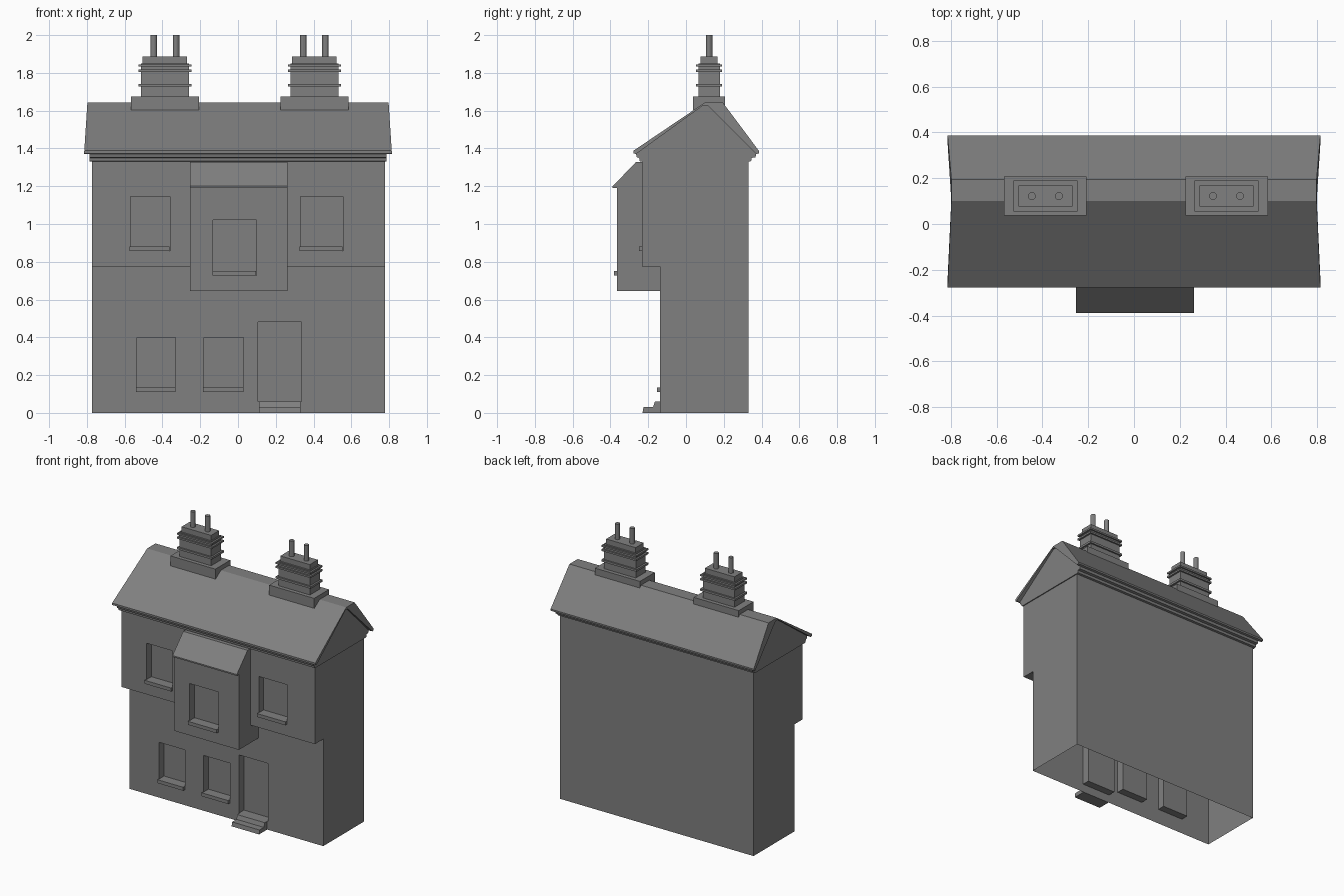
import bpy, bmesh

if "Cube" in bpy.data.objects:
    bpy.data.objects.remove(bpy.data.objects["Cube"])

# One dark grey for the whole house
grey = bpy.data.materials.new("dark_grey")
grey.diffuse_color = (0.216, 0.216, 0.216, 1)
grey.use_nodes = True
grey.node_tree.nodes["Principled BSDF"].inputs["Base Color"].default_value = grey.diffuse_color


def make_object(name, bm):
    bmesh.ops.recalc_face_normals(bm, faces=bm.faces)
    me = bpy.data.meshes.new(name)
    bm.to_mesh(me)
    bm.free()
    me.materials.append(grey)
    ob = bpy.data.objects.new(name, me)
    bpy.context.collection.objects.link(ob)
    return ob


def extrude(name, profile, x0, x1, taper=0.0):
    """Extrude a (y, z) profile along x; taper pulls the ends in with height."""
    bm = bmesh.new()
    zmin = min(z for _, z in profile)
    a = [bm.verts.new((x0 + taper * (z - zmin), y, z)) for y, z in profile]
    b = [bm.verts.new((x1 - taper * (z - zmin), y, z)) for y, z in profile]
    bm.faces.new(a)
    bm.faces.new(b)
    n = len(profile)
    for i in range(n):
        j = (i + 1) % n
        bm.faces.new((a[i], a[j], b[j], b[i]))
    return make_object(name, bm)


def box(name, x0, x1, y0, y1, z0, z1):
    return extrude(name, [(y0, z0), (y1, z0), (y1, z1), (y0, z1)], x0, x1)


def recess(target, x0, x1, z0, z1, face_y, depth=0.055):
    """Cut a blind opening into a front wall."""
    cutter = box("cutter", x0, x1, face_y - 0.02, face_y + depth, z0, z1)
    cutter.hide_render = True
    mod = target.modifiers.new("opening", 'BOOLEAN')
    mod.operation = 'DIFFERENCE'
    mod.solver = 'EXACT'
    mod.object = cutter
    bpy.context.view_layer.objects.active = target
    bpy.ops.object.modifier_apply(modifier=mod.name)
    bpy.data.objects.remove(cutter, do_unlink=True)


# Main walls with the overhanging upper storey
walls = extrude("walls", [(-0.137, 0), (-0.137, 0.775), (-0.233, 0.775),
                          (-0.233, 1.33), (0.33, 1.33), (0.33, 0)], -0.772, 0.779)

# Projecting bay with a lean-to roof
bay = extrude("bay", [(-0.137, 0.645), (-0.364, 0.645), (-0.364, 1.19), (-0.388, 1.19),
                      (-0.388, 1.2), (-0.265, 1.328), (-0.137, 1.328)], -0.253, 0.262)

# Windows: wall, x range, z range, wall front y
windows = [
    (walls, -0.535, -0.33, 0.11, 0.40, -0.137),
    (walls, -0.18, 0.03, 0.11, 0.40, -0.137),
    (walls, -0.57, -0.36, 0.857, 1.145, -0.233),
    (walls, 0.33, 0.555, 0.857, 1.145, -0.233),
    (bay, -0.132, 0.097, 0.727, 1.02, -0.364),
]
for i, (wall, x0, x1, z0, z1, y) in enumerate(windows):
    recess(wall, x0, x1, z0, z1, y)
    box(f"window_sill_{i + 1}", x0 - 0.004, x1 - 0.002, y - 0.016, y + 0.055, z0, z0 + 0.025)

# Doorway and its steps
recess(walls, 0.105, 0.335, 0.06, 0.48, -0.137)
extrude("door_steps", [(-0.137, 0), (-0.23, 0), (-0.225, 0.03), (-0.175, 0.03),
                       (-0.165, 0.06), (-0.137, 0.06)], 0.11, 0.33)

# The house is open underneath
bm = bmesh.new()
bm.from_mesh(walls.data)
bottom = [f for f in bm.faces if all(abs(v.co.z) < 1e-4 for v in f.verts)]
bmesh.ops.delete(bm, geom=bottom, context='FACES')
bm.to_mesh(walls.data)
bm.free()

# Gable ends with the stepped cornice along front and back
extrude("gables_and_cornice", [
    (-0.233, 1.33), (-0.246, 1.333), (-0.248, 1.35), (-0.26, 1.353), (-0.265, 1.37),
    (0.09, 1.627), (0.115, 1.627), (0.372, 1.37), (0.367, 1.353), (0.348, 1.35),
    (0.345, 1.333), (0.33, 1.33)], -0.786, 0.786)

# Roof covering, thicker towards the back of the ridge
extrude("roof", [(-0.265, 1.37), (-0.278, 1.374), (-0.278, 1.388), (0.10, 1.643),
                 (0.195, 1.643), (0.387, 1.386), (0.387, 1.374), (0.372, 1.37),
                 (0.115, 1.627), (0.09, 1.627)], -0.815, 0.815, 0.065)

# Chimneys: stacked blocks (half x, half y, z range) and two round pots
blocks = [("base", 0.18, 0.085, 1.603, 1.675), ("shaft", 0.127, 0.057, 1.675, 1.85),
          ("lower_band", 0.14, 0.068, 1.727, 1.742), ("middle_band", 0.14, 0.068, 1.804, 1.817),
          ("upper_band", 0.14, 0.068, 1.833, 1.845), ("cap", 0.118, 0.046, 1.845, 1.888)]
CY = 0.122
for side, cx in (("left", -0.387), ("right", 0.404)):
    for part, hx, hy, z0, z1 in blocks:
        box(f"chimney_{part}_{side}", cx - hx, cx + hx, CY - hy, CY + hy, z0, z1)
    for k in (-1, 1):
        bpy.ops.mesh.primitive_cylinder_add(vertices=12, radius=0.017, depth=0.115,
                                            location=(cx + k * 0.059, CY, 1.9425))
        pot = bpy.context.object
        pot.name = f"chimney_pot_{side}_{'a' if k < 0 else 'b'}"
        pot.data.materials.append(grey)
